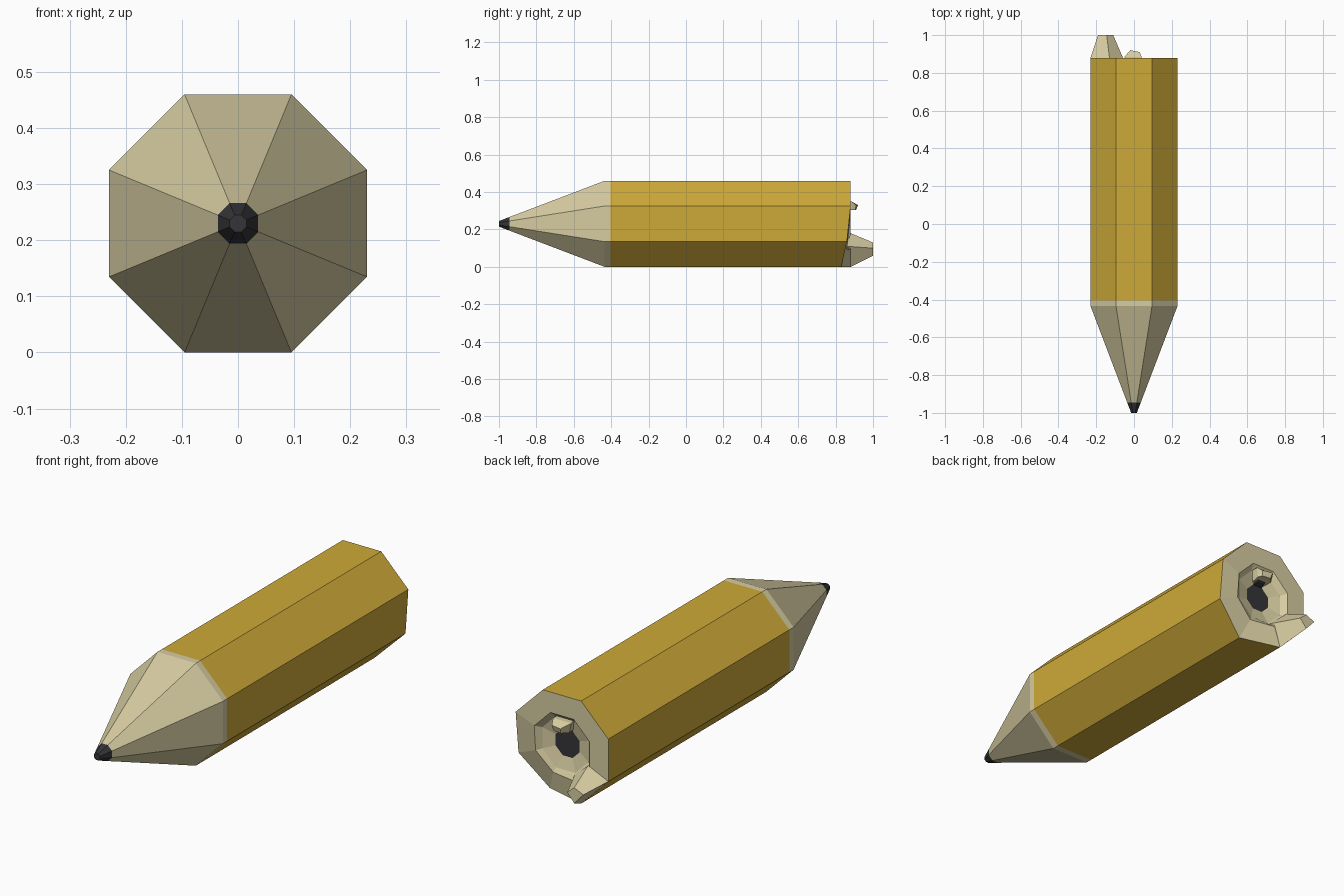
import bpy, bmesh, math

if "Cube" in bpy.data.objects:
    bpy.data.objects.remove(bpy.data.objects["Cube"])

CZ = 0.23          # height of the pencil axis
SIDES = 8


def material(name, rgb):
    m = bpy.data.materials.new(name)
    m.diffuse_color = (*rgb, 1)
    m.use_nodes = True
    m.node_tree.nodes["Principled BSDF"].inputs["Base Color"].default_value = m.diffuse_color
    return m


YELLOW = material("yellow_paint", (0.62, 0.40, 0.04))
WOOD = material("bare_wood", (0.68, 0.61, 0.36))
LEAD = material("dark_lead", (0.035, 0.035, 0.04))


def ring(y, apothem, dips={}):
    """Octagon around the axis; dips pushes single corners back along y."""
    r = apothem / math.cos(math.pi / SIDES)
    pts = []
    for k in range(SIDES):
        a = (k + 0.5) * 2 * math.pi / SIDES
        pts.append((r * math.cos(a), y - dips.get(k, 0), CZ + r * math.sin(a)))
    return pts


def loft(name, rings, mat, cap_front=False, cap_back=False, solid=False):
    bm = bmesh.new()
    loops = [[bm.verts.new(p) for p in pts] for pts in rings]
    n = len(rings[0])
    for a, b in zip(loops, loops[1:]):
        for i in range(n):
            j = (i + 1) % n
            bm.faces.new((a[i], b[i], b[j], a[j]))
    if cap_front:
        bm.faces.new(loops[0])
    if cap_back:
        bm.faces.new(loops[-1][::-1])
    if solid:
        bmesh.ops.recalc_face_normals(bm, faces=bm.faces)
    me = bpy.data.meshes.new(name)
    bm.to_mesh(me)
    bm.free()
    me.materials.append(mat)
    ob = bpy.data.objects.new(name, me)
    bpy.context.collection.objects.link(ob)
    return ob


# Chipped lower right corner of the broken end
chip = {6: 0.05, 7: 0.02}
half_chip = {6: 0.02, 7: 0.01}

# Sharpened end and painted barrel
loft("lead_tip", [ring(-1.0, 0.015), ring(-0.945, 0.036)], LEAD, cap_front=True)
loft("sharpened_wood", [ring(-0.945, 0.036), ring(-0.435, 0.23), ring(-0.405, 0.23)], WOOD)
loft("painted_barrel", [ring(-0.405, 0.23), ring(0.88, 0.23, chip)], YELLOW)

# Broken end: flat rim, stepped hollow and lead core
loft("broken_wood_end", [ring(0.88, 0.23, chip), ring(0.88, 0.138, half_chip),
                         ring(0.855, 0.115), ring(0.84, 0.06)], WOOD)
loft("lead_core", [ring(0.80, 0.06), ring(0.84, 0.06)], LEAD, cap_back=True)

# Large splinter on the lower left edge
loft("large_splinter", [
    [(-0.23, 0.88, 0.135), (-0.13, 0.88, 0.18), (-0.05, 0.86, 0.11), (-0.095, 0.88, 0.0)],
    [(-0.19, 1.0, 0.11), (-0.145, 1.0, 0.13), (-0.11, 1.0, 0.10), (-0.145, 1.0, 0.06)],
], WOOD, True, True, solid=True)

# Small splinter above the core, with a sliver of lead beneath
loft("small_splinter", [
    [(-0.04, 0.845, 0.35), (0.04, 0.845, 0.35), (0.03, 0.84, 0.30), (-0.03, 0.84, 0.30)],
    [(-0.05, 0.885, 0.35), (0.04, 0.885, 0.35), (0.035, 0.885, 0.305), (-0.04, 0.885, 0.305)],
    [(-0.02, 0.92, 0.33), (0.03, 0.91, 0.33), (0.025, 0.905, 0.305), (-0.015, 0.91, 0.305)],
], WOOD, True, True, solid=True)
loft("lead_sliver", [
    [(-0.025, 0.835, 0.30), (0.025, 0.835, 0.30), (0.025, 0.835, 0.288), (-0.025, 0.835, 0.288)],
    [(-0.02, 0.87, 0.304), (0.02, 0.87, 0.304), (0.015, 0.865, 0.298), (-0.015, 0.865, 0.298)],
], LEAD, True, True, solid=True)
